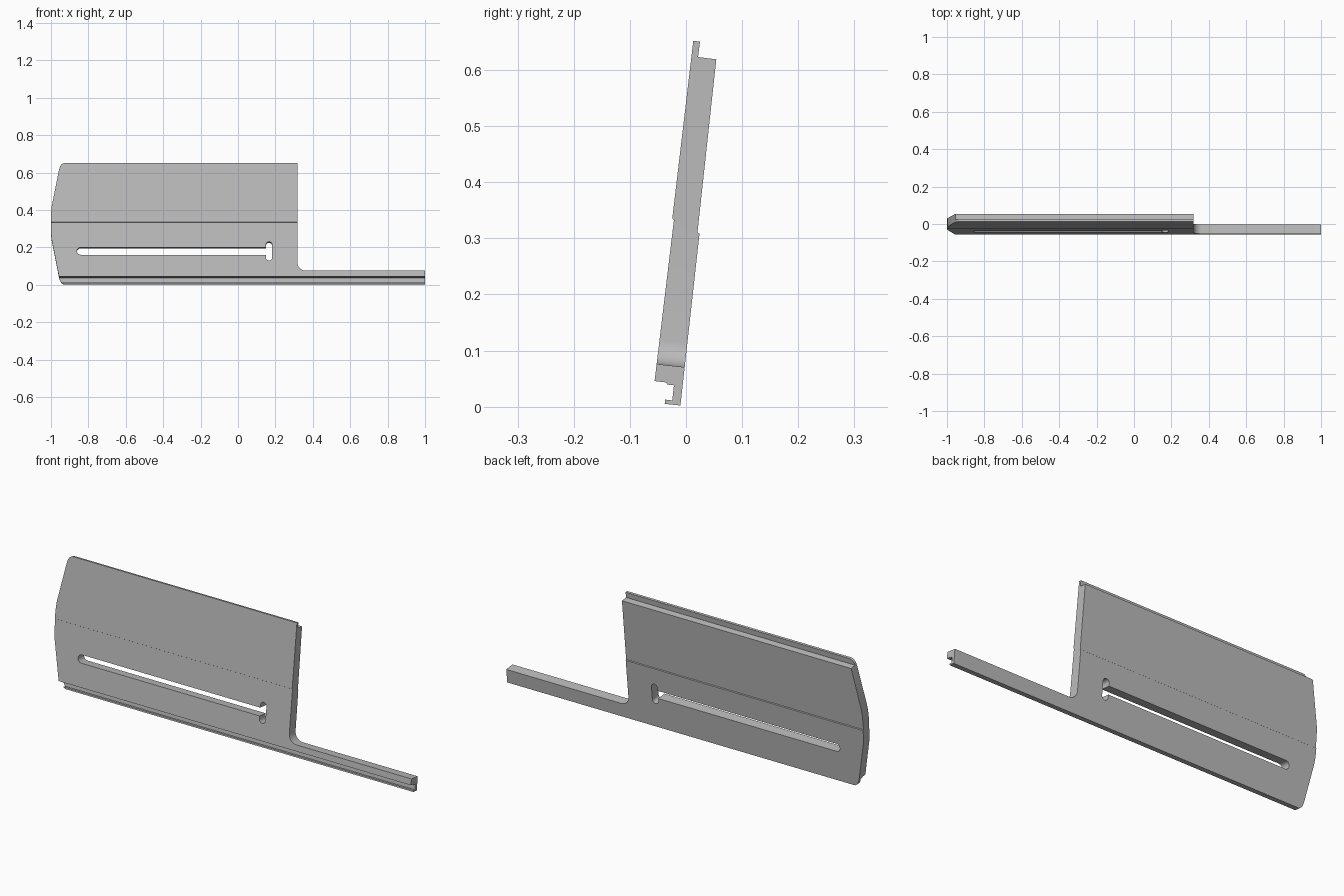
import bpy, bmesh, math
from mathutils import Vector

if "Cube" in bpy.data.objects:
    bpy.data.objects.remove(bpy.data.objects["Cube"])

TILT = math.radians(6.5)
UP = Vector((0, math.sin(TILT), math.cos(TILT)))
NORMAL = Vector((0, math.cos(TILT), -math.sin(TILT)))
ORIGIN = Vector((0, -0.061, 0))

grey = bpy.data.materials.new("plain grey")
grey.diffuse_color = (0.5, 0.5, 0.5, 1)
grey.use_nodes = True
grey.node_tree.nodes["Principled BSDF"].inputs["Base Color"].default_value = grey.diffuse_color


def prism(name, start, end):
    """Closed solid between two matching loops of points."""
    bm = bmesh.new()
    a = [bm.verts.new(p) for p in start]
    b = [bm.verts.new(p) for p in end]
    n = len(a)
    bm.faces.new(a)
    bm.faces.new(b[::-1])
    for i in range(n):
        j = (i + 1) % n
        bm.faces.new((a[j], a[i], b[i], b[j]))
    bmesh.ops.recalc_face_normals(bm, faces=bm.faces)
    mesh = bpy.data.meshes.new(name)
    bm.to_mesh(mesh)
    bm.free()
    mesh.materials.append(grey)
    obj = bpy.data.objects.new(name, mesh)
    bpy.context.collection.objects.link(obj)
    return obj


def across(name, outline):
    """Front-view outline pushed through the tilted board."""
    base = [ORIGIN + Vector((x, 0, 0)) + UP * (z / math.cos(TILT)) for x, z in outline]
    return prism(name, [p - NORMAL * 0.1 for p in base], [p + NORMAL * 0.2 for p in base])


def arc(cx, cz, r, a0, a1, n=8):
    return [(cx + r * math.cos(math.radians(a0 + (a1 - a0) * i / n)),
             cz + r * math.sin(math.radians(a0 + (a1 - a0) * i / n))) for i in range(n + 1)]


def boolean(target, cutter, operation):
    cutter.hide_render = True
    mod = target.modifiers.new(operation, 'BOOLEAN')
    mod.operation = operation
    mod.solver = 'EXACT'
    mod.object = cutter


# board cross-section: lapped top, shifted middle, tongue at the bottom
section = [(0.013, 0.652), (0.025, 0.6505), (0.0215, 0.623), (0.054, 0.619),
           (0.0205, 0.311), (0.024, 0.308), (-0.010, 0.002), (-0.038, 0.005),
           (-0.037, 0.0125), (-0.0245, 0.011), (-0.0215, 0.038), (-0.034, 0.0395),
           (-0.0345, 0.043), (-0.056, 0.0455), (-0.0215, 0.333), (-0.0245, 0.335)]
board = prism("siding_board", [(-1.05, y, z) for y, z in section],
              [(1.0, y, z) for y, z in section])

# outline: bowed left end, rounded corners, filleted notch above the arm
outline = [(1.1, -0.05), (-0.915, -0.05)]
outline += [(-0.915, 0.004), (-0.93, 0.006), (-0.944, 0.015), (-0.952, 0.028), (-0.957, 0.045)]
outline += [(-0.996, 0.24), (-0.999, 0.27), (-1.0, 0.30), (-1.0, 0.36), (-0.999, 0.39),
            (-0.996, 0.42)]
outline += [(-0.957, 0.615), (-0.952, 0.632), (-0.944, 0.644), (-0.932, 0.651), (-0.915, 0.653)]
outline += [(-0.915, 0.75), (0.318, 0.75)]
outline += arc(0.361, 0.119, 0.043, 180, 270)
outline += [(1.1, 0.076)]
boolean(board, across("outline_cutter", outline), 'INTERSECT')

# long slot ending in a short upright slot
slot = arc(-0.841, 0.181, 0.02, 90, 270)
slot += [(0.149, 0.161)] + arc(0.166, 0.147, 0.017, 180, 360)
slot += arc(0.166, 0.214, 0.017, 0, 180) + [(0.149, 0.201)]
boolean(board, across("slot_cutter", slot), 'DIFFERENCE')

# bake the cuts and remove the cutters
bpy.context.view_layer.update()
graph = bpy.context.evaluated_depsgraph_get()
baked = bpy.data.meshes.new_from_object(board.evaluated_get(graph))
board.modifiers.clear()
board.data = baked
for o in list(bpy.data.objects):
    if o is not board and o.name.endswith("_cutter"):
        bpy.data.objects.remove(o)

# smooth rounded ends, sharp edges kept
bpy.context.view_layer.objects.active = board
board.select_set(True)
bpy.ops.object.shade_smooth_by_angle(angle=math.radians(30))
